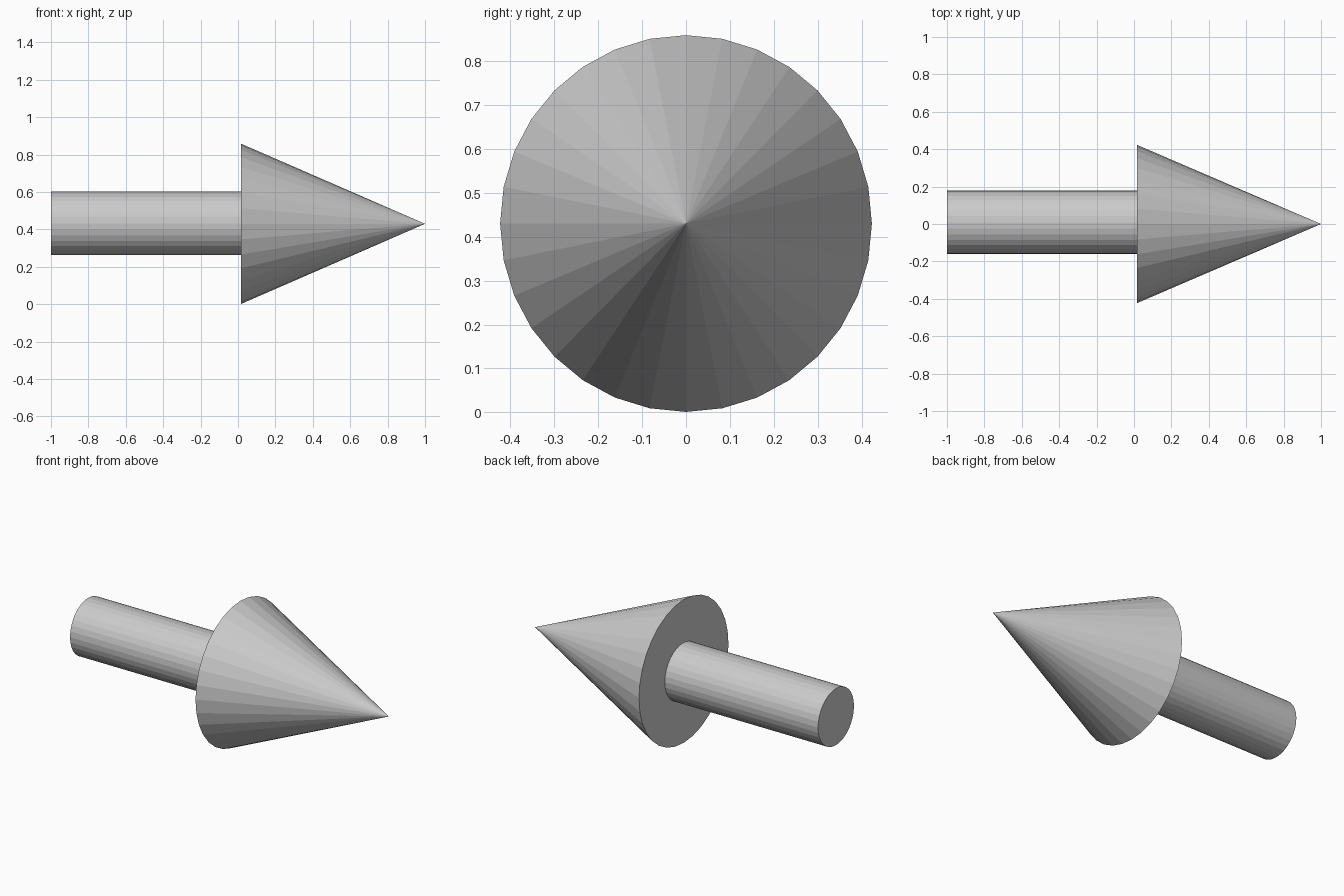
import bpy
import math

if "Cube" in bpy.data.objects:
    bpy.data.objects.remove(bpy.data.objects["Cube"])

SIDES = 32
JOIN_X = 0.015   # where the shaft meets the head


def along_x(name, x0, x1, r0, r1, y, z, scale_y=1.0):
    """Flat-shaded round part running from x0 to x1."""
    bpy.ops.mesh.primitive_cone_add(
        vertices=SIDES, radius1=r0, radius2=r1, depth=x1 - x0,
        location=((x0 + x1) / 2, y, z), rotation=(0, math.pi / 2, 0))
    part = bpy.context.object
    part.name = name
    part.scale.y = scale_y
    return part


# Cylindrical shaft, set very slightly off the head's axis
along_x("arrow_shaft", -1.0, JOIN_X, 0.17, 0.17, 0.009, 0.432)

# Pointed conical head with a flat back
along_x("arrow_head", JOIN_X, 1.0, 0.429, 0.0, 0.0, 0.43, scale_y=0.987)
